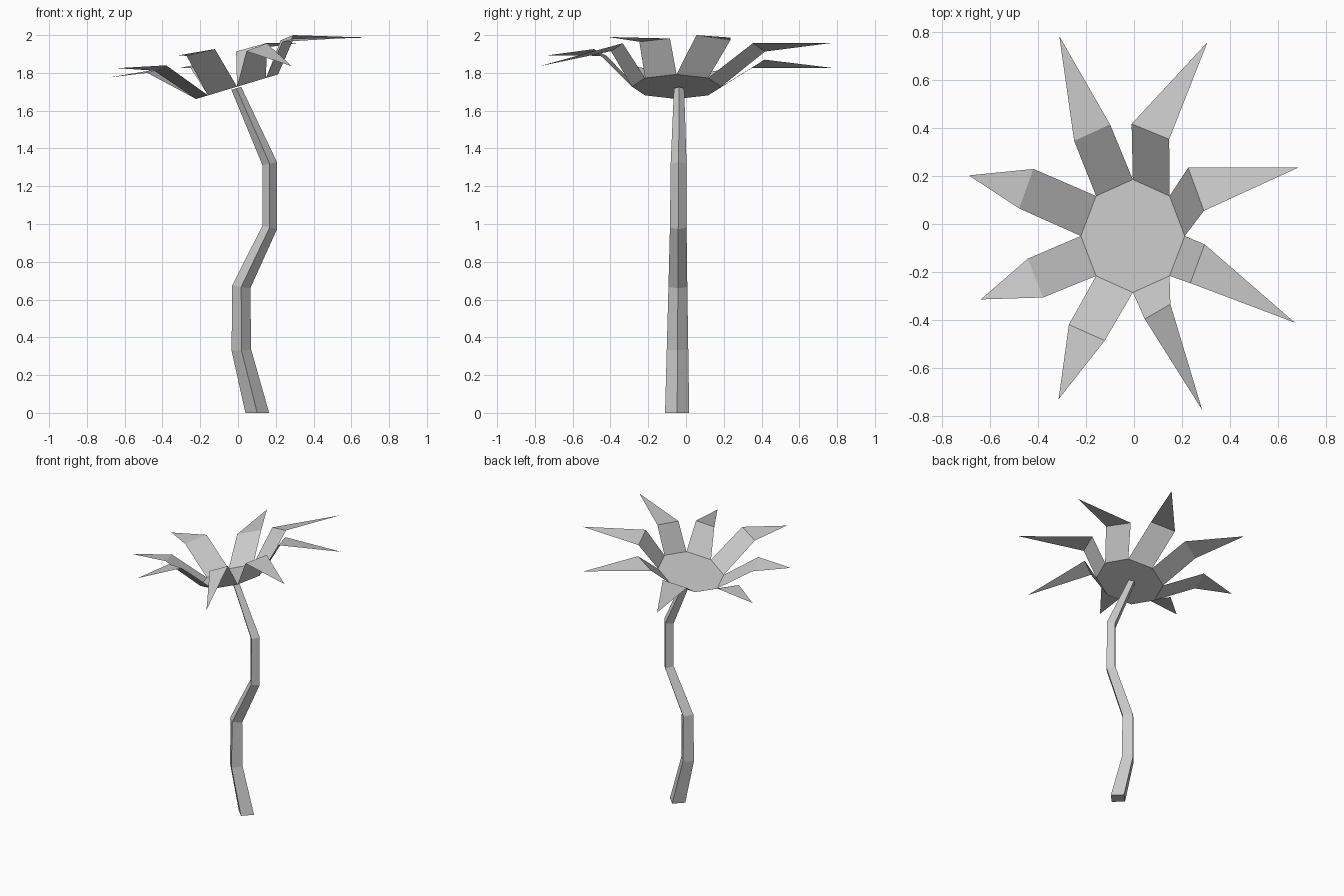
import bpy
import math
from mathutils import Vector


def make_mesh(name, verts, faces):
    mesh = bpy.data.meshes.new(name)
    mesh.from_pydata([tuple(v) for v in verts], [], faces)
    mesh.update()
    obj = bpy.data.objects.new(name, mesh)
    bpy.context.collection.objects.link(obj)
    return obj


# Stem: diamond section swept up a crooked path
# (centre x, z, x radius, y radius, tilt of the ring)
rings = [
    (0.102, 0.0, 0.063, 0.064, 0.0),
    (0.018, 0.332, 0.052, 0.057, 0.04),
    (0.017, 0.667, 0.048, 0.050, -0.16),
    (0.168, 0.982, 0.038, 0.044, -0.28),
    (0.168, 1.319, 0.038, 0.042, 0.25),
    (-0.009, 1.718, 0.026, 0.027, 0.30),
]
verts, faces = [], []
for x, z, rx, ry, tilt in rings:
    y = -0.047 + 0.006 * z
    for dx, dy in ((1, 0), (0, 1), (-1, 0), (0, -1)):
        verts.append((x + dx * rx, y + dy * ry, z + tilt * dx * rx))
for i in range(len(rings) - 1):
    for j in range(4):
        a, b = i * 4 + j, i * 4 + (j + 1) % 4
        faces.append((a, b, b + 4, a + 4))
faces += [(3, 2, 1, 0), tuple(range(len(verts) - 4, len(verts)))]
make_mesh("stem", verts, faces)

# Flower centre: thin octagon tilted towards the left
def rim(i):
    a = math.pi / 2 - i * math.pi / 4
    x = 0.217 * math.cos(a)
    return Vector((x - 0.005, 0.236 * math.sin(a) - 0.05, 1.727 + 0.30 * x))


make_mesh("flower_centre", [rim(i) for i in range(8)], [tuple(reversed(range(8)))])

# Petals, clockwise from the back: two fold points and the tip
petals = [
    ((-0.01, 0.418, 1.913), (0.147, 0.354, 1.957), (0.307, 0.76, 1.957)),
    ((0.226, 0.235, 1.973), (0.292, 0.055, 2.0), (0.685, 0.235, 1.987)),
    ((0.295, -0.085, 1.982), (0.235, -0.247, 1.965), (0.672, -0.412, 1.99)),
    ((0.152, -0.335, 1.957), (0.045, -0.397, 1.915), (0.285, -0.777, 1.835)),
    ((-0.122, -0.487, 1.926), (-0.272, -0.42, 1.89), (-0.315, -0.732, 1.893)),
    ((-0.38, -0.307, 1.84), (-0.444, -0.145, 1.812), (-0.64, -0.315, 1.825)),
    ((-0.48, 0.065, 1.80), (-0.42, 0.23, 1.82), (-0.69, 0.203, 1.775)),
    ((-0.25, 0.347, 1.825), (-0.1, 0.416, 1.87), (-0.312, 0.785, 1.825)),
]
for i, (left, right, tip) in enumerate(petals):
    make_mesh(f"petal_{i + 1}", [rim(i), rim(i + 1), right, left, tip],
              [(0, 3, 2, 1)[::-1], (3, 2, 4)[::-1]])
